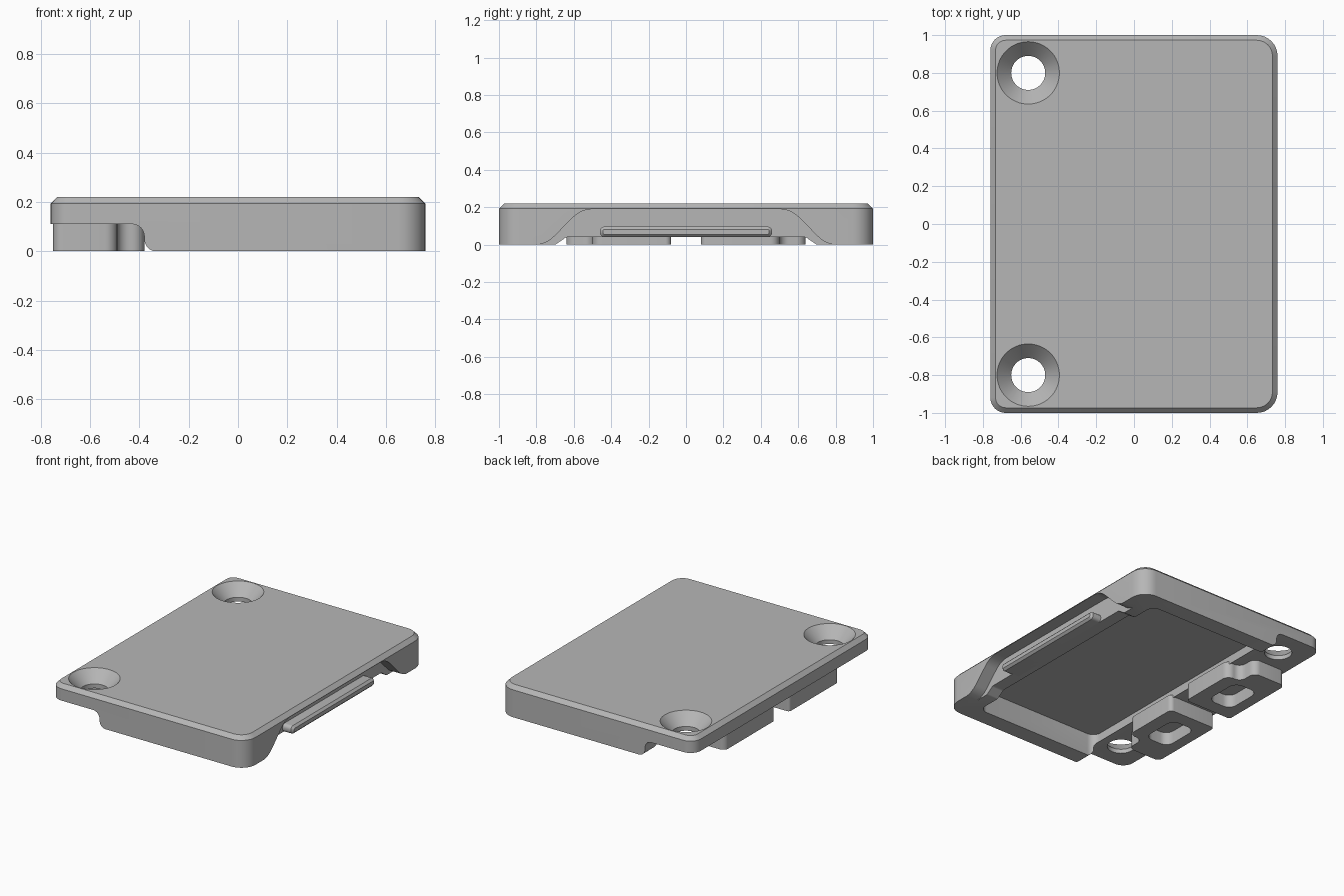
import bpy, bmesh, math
from mathutils import Vector

if "Cube" in bpy.data.objects:
    bpy.data.objects.remove(bpy.data.objects["Cube"])

grey = bpy.data.materials.new("plain grey")
grey.use_nodes = True
COLOUR = (0.47, 0.47, 0.47, 1)
grey.diffuse_color = COLOUR
grey.node_tree.nodes["Principled BSDF"].inputs["Base Color"].default_value = COLOUR


def rounded(points, steps=8):
    """Turn (u, v, radius) corners into an outline with filleted corners."""
    out = []
    for i, (u, v, r) in enumerate(points):
        p = Vector((u, v))
        if r == 0:
            out.append(p)
            continue
        a = (Vector(points[i - 1][:2]) - p).normalized()
        b = (Vector(points[(i + 1) % len(points)][:2]) - p).normalized()
        half = a.angle(b) / 2
        centre = p + (a + b).normalized() * r / math.sin(half)
        start = p + a * r / math.tan(half) - centre
        end = p + b * r / math.tan(half) - centre
        sweep = start.angle_signed(end)
        for k in range(steps + 1):
            t = -sweep * k / steps
            c, s = math.cos(t), math.sin(t)
            out.append(centre + Vector((start.x * c - start.y * s, start.x * s + start.y * c)))
    return out


def box(u0, u1, v0, v1, r):
    return rounded([(u0, v0, r), (u1, v0, r), (u1, v1, r), (u0, v1, r)])


def prism(name, outline, axis, low, high, bevel=0):
    """Extrude an outline along x, y or z, optionally bevelling the far end."""
    place = {"x": lambda p: (low, p.x, p.y),
             "y": lambda p: (p.x, low, p.y),
             "z": lambda p: (p.x, p.y, low)}[axis]
    direction = Vector([float(axis == a) for a in "xyz"])
    bm = bmesh.new()
    face = bm.faces.new([bm.verts.new(place(p)) for p in outline])
    top = bmesh.ops.extrude_face_region(bm, geom=[face])["geom"]
    bmesh.ops.translate(bm, vec=direction * (high - low),
                        verts=[g for g in top if isinstance(g, bmesh.types.BMVert)])
    if bevel:
        edges = [g for g in top if isinstance(g, bmesh.types.BMEdge)]
        bmesh.ops.bevel(bm, geom=edges, offset=bevel, segments=1, affect="EDGES")
    bmesh.ops.recalc_face_normals(bm, faces=bm.faces)
    return add(name, bm)


def add(name, bm):
    mesh = bpy.data.meshes.new(name)
    bm.to_mesh(mesh)
    bm.free()
    mesh.materials.append(grey)
    obj = bpy.data.objects.new(name, mesh)
    bpy.context.collection.objects.link(obj)
    return obj


def cone(name, x, y, z0, z1, r0, r1):
    bm = bmesh.new()
    bmesh.ops.create_cone(bm, cap_ends=True, segments=64, radius1=r0, radius2=r1, depth=z1 - z0)
    bmesh.ops.translate(bm, vec=(x, y, (z0 + z1) / 2), verts=bm.verts)
    return add(name, bm)


def cut(target, cutter):
    cutter.hide_render = True
    mod = target.modifiers.new("cut", "BOOLEAN")
    mod.operation, mod.solver, mod.object = "DIFFERENCE", "EXACT", cutter
    bpy.context.view_layer.objects.active = target
    bpy.ops.object.modifier_apply(modifier=mod.name)
    bpy.data.objects.remove(cutter)


def smooth(obj):
    bpy.ops.object.select_all(action="DESELECT")
    obj.select_set(True)
    bpy.context.view_layer.objects.active = obj
    bpy.ops.object.shade_smooth_by_angle(angle=math.radians(25))


# cover with a chamfered top edge
outline = rounded([(-0.76, -1, 0.08), (0.76, -1, 0.11), (0.76, 1, 0.11), (-0.76, 1, 0.08)])
cover = prism("cover", outline, "z", 0, 0.22, 0.027)

# inner tray
cut(cover, prism("tray_cutter", box(-0.4, 0.58, -0.88, 0.88, 0.06), "z", -0.1, 0.16))

# raised underside along the fixing edge
notch = rounded([(-1, -0.1, 0), (-0.2, -0.1, 0), (-0.2, -0.001, 0), (-0.38, -0.001, 0.05),
                 (-0.38, 0.11, 0.05), (-1, 0.11, 0)])
cut(cover, prism("notch_cutter", notch, "y", -1.1, 1.1))


# scooped recess on the clip side and the lifted rim behind it
def scoop(foot, shoulder, top, r):
    return rounded([(-1.2, -0.1, 0), (1.2, -0.1, 0), (1.2, -0.001, 0), (foot, -0.001, r),
                    (shoulder, top, r), (-shoulder, top, r), (-foot, -0.001, r), (-1.2, -0.001, 0)])


cut(cover, prism("recess_cutter", scoop(0.75, 0.56, 0.19, 0.15), "x", 0.67, 1))
cut(cover, prism("rim_cutter", scoop(0.7, 0.64, 0.04, 0.03), "x", 0.5, 1))

# countersunk screw holes
for y in (-0.8, 0.8):
    cut(cover, cone("hole_cutter", -0.56, y, -0.1, 0.3, 0.09, 0.09))
    cut(cover, cone("sink_cutter", -0.56, y, 0.14, 0.222, 0.09, 0.167))
smooth(cover)

# clip ridge
smooth(prism("clip_ridge", box(-0.46, 0.46, 0.04, 0.097, 0.025), "x", 0.62, 0.75, 0.015))

# mounting lugs with pockets
for side, name in ((1, "back_lug"), (-1, "front_lug")):
    corners = [(-0.75, 0.08, 0.02), (-0.38, 0.08, 0.03), (-0.38, 0.5, 0.05),
               (-0.49, 0.5, 0.05), (-0.49, 0.64, 0.05), (-0.75, 0.64, 0.04)]
    shape = [Vector((p.x, p.y * side)) for p in rounded(corners)]
    lug = prism(name, shape, "z", 0, 0.12)
    a, b = sorted((0.18 * side, 0.46 * side))
    cut(lug, prism("pocket_cutter", box(-0.67, -0.48, a, b, 0.06), "z", -0.1, 0.09))
    smooth(lug)
